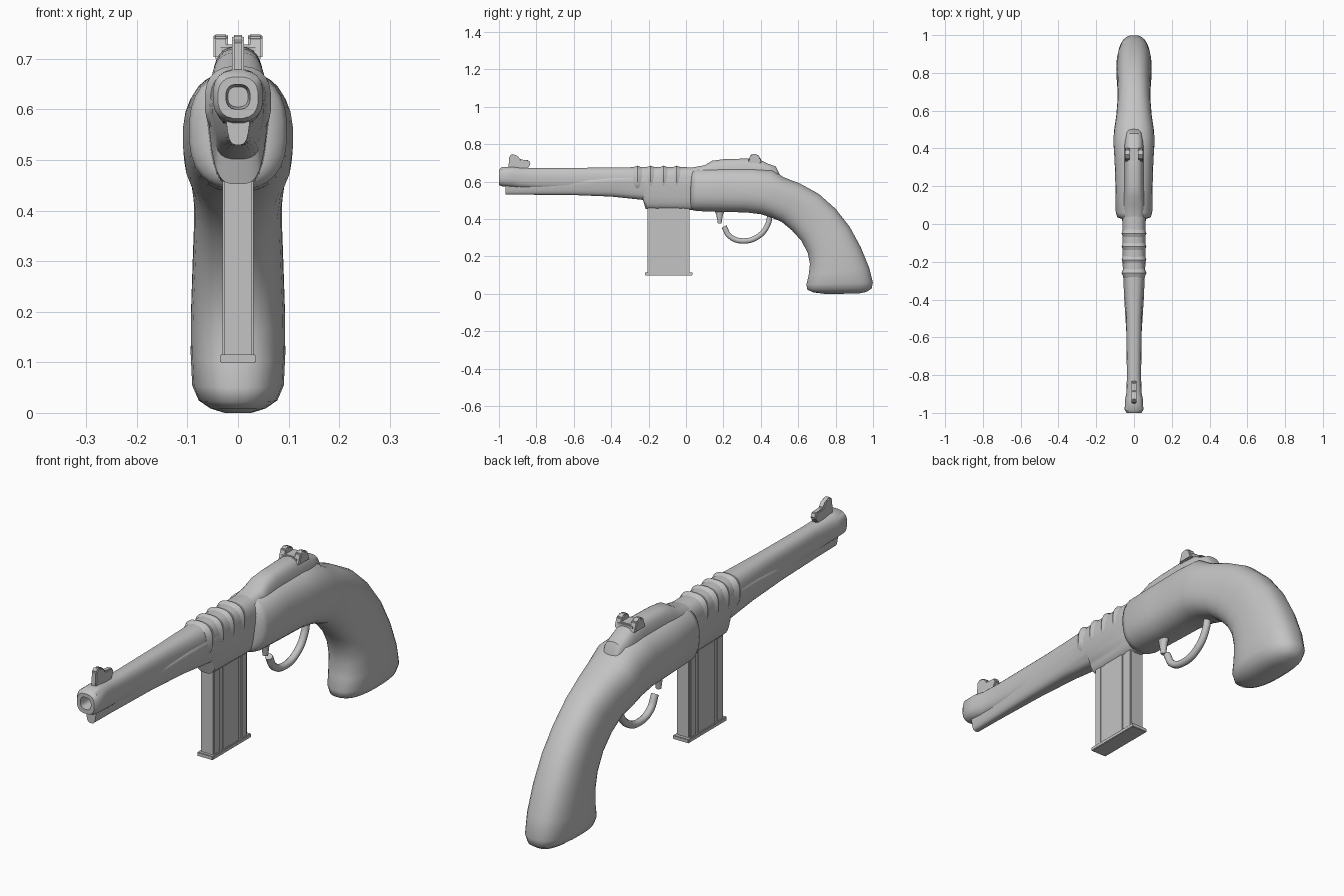
import bpy, bmesh, math
from mathutils import Vector

cube = bpy.data.objects.get("Cube")
if cube:
    bpy.data.objects.remove(cube, do_unlink=True)

grey = bpy.data.materials.new("plain_grey")
grey.use_nodes = True
colour = (0.55, 0.55, 0.55, 1)
grey.diffuse_color = colour
grey.node_tree.nodes["Principled BSDF"].inputs["Base Color"].default_value = colour


def finish(name, bm, angle=40):
    bmesh.ops.recalc_face_normals(bm, faces=bm.faces)
    mesh = bpy.data.meshes.new(name)
    bm.to_mesh(mesh)
    bm.free()
    obj = bpy.data.objects.new(name, mesh)
    bpy.context.collection.objects.link(obj)
    mesh.materials.append(grey)
    bpy.ops.object.select_all(action='DESELECT')
    obj.select_set(True)
    bpy.context.view_layer.objects.active = obj
    bpy.ops.object.shade_smooth_by_angle(angle=math.radians(angle))
    return obj


def loft(name, sections, power=2.5, taper=0.0, sides=24, angle=40):
    """Skin rounded sections, each (top y, top z, bottom y, bottom z, half width)."""
    bm = bmesh.new()
    rings = []
    for ty, tz, by, bz, hw in sections:
        top, bottom = Vector((0, ty, tz)), Vector((0, by, bz))
        mid, up = (top + bottom) / 2, (top - bottom) / 2
        ring = []
        for i in range(sides):
            a = math.tau * (i + 0.5) / sides
            c, s = (math.copysign(abs(f) ** (2 / power), f) for f in (math.cos(a), math.sin(a)))
            ring.append(bm.verts.new(mid + up * s + Vector((hw * c * (1 + taper * s), 0, 0))))
        rings.append(ring)
    for a, b in zip(rings, rings[1:]):
        for i in range(sides):
            j = (i + 1) % sides
            bm.faces.new((a[i], a[j], b[j], b[i]))
    bm.faces.new(rings[0])
    bm.faces.new(rings[-1])
    return finish(name, bm, angle)


def upright(rows):
    """Sections square to the barrel, given as (y, top, bottom, half width)."""
    return [(y, t, y, b, w) for y, t, b, w in rows]


def plate(name, outline, half, x=0.0, bevel=0.004):
    """Side profile extruded across x."""
    bm = bmesh.new()
    face = bm.faces.new([bm.verts.new((x - half, y, z)) for y, z in outline])
    new = bmesh.ops.extrude_face_region(bm, geom=[face])["geom"]
    bmesh.ops.translate(bm, vec=(2 * half, 0, 0),
                        verts=[v for v in new if isinstance(v, bmesh.types.BMVert)])
    if bevel:
        bmesh.ops.bevel(bm, geom=bm.edges[:], offset=bevel, segments=2, affect='EDGES')
    return finish(name, bm)


def block(name, y0, y1, z0, z1, half, bevel=0.002):
    return plate(name, [(y0, z0), (y1, z0), (y1, z1), (y0, z1)], half, 0, bevel)


def tube(name, points, radius):
    curve = bpy.data.curves.new(name, 'CURVE')
    curve.dimensions = '3D'
    curve.bevel_depth = radius
    curve.bevel_resolution = 3
    curve.use_fill_caps = True
    spline = curve.splines.new('BEZIER')
    spline.bezier_points.add(len(points) - 1)
    for p, (y, z) in zip(spline.bezier_points, points):
        p.co = (0, y, z)
        p.handle_left_type = p.handle_right_type = 'AUTO'
    curve.materials.append(grey)
    obj = bpy.data.objects.new(name, curve)
    bpy.context.collection.objects.link(obj)


# Barrel with a flared muzzle and a sunken bore
loft("barrel", upright([
    (-0.94, 0.645, 0.605, 0.02), (-1, 0.65, 0.60, 0.024), (-1, 0.665, 0.582, 0.04),
    (-0.985, 0.678, 0.575, 0.05), (-0.93, 0.68, 0.57, 0.048), (-0.89, 0.675, 0.565, 0.04),
    (-0.8, 0.673, 0.56, 0.038), (-0.5, 0.675, 0.55, 0.042), (-0.32, 0.677, 0.54, 0.052),
    (-0.2, 0.68, 0.53, 0.06), (0.06, 0.677, 0.53, 0.062)]), power=2.6, sides=20)

# Soft ridges round the rear of the barrel
for k in range(4):
    y = -0.26 + k * 0.07
    loft(f"barrel_ridge_{k + 1}", upright([
        (y - 0.025, 0.676, 0.55, 0.055), (y, 0.686, 0.545, 0.066),
        (y + 0.025, 0.676, 0.55, 0.057)]), power=2.6)

# Stock under the barrel, deepening to the magazine well
loft("fore_stock", upright([
    (-0.965, 0.60, 0.53, 0.022), (-0.85, 0.60, 0.53, 0.025), (-0.6, 0.61, 0.528, 0.036),
    (-0.4, 0.63, 0.52, 0.048), (-0.23, 0.64, 0.502, 0.055), (-0.215, 0.65, 0.452, 0.056),
    (0.05, 0.65, 0.448, 0.058)]), power=3.5, taper=0.22)

# Receiver flowing back into the curved grip
grip = loft("receiver_and_grip", [
    (0.025, 0.65, 0.025, 0.46, 0.06), (0.035, 0.665, 0.035, 0.447, 0.088),
    (0.06, 0.672, 0.06, 0.442, 0.097), (0.2, 0.675, 0.2, 0.437, 0.099),
    (0.35, 0.675, 0.32, 0.435, 0.103), (0.46, 0.665, 0.4, 0.425, 0.109),
    (0.52, 0.625, 0.45, 0.41, 0.107), (0.61, 0.59, 0.51, 0.385, 0.095),
    (0.71, 0.535, 0.565, 0.34, 0.088), (0.8, 0.455, 0.615, 0.285, 0.087),
    (0.875, 0.36, 0.65, 0.22, 0.09), (0.935, 0.25, 0.662, 0.16, 0.093),
    (0.98, 0.14, 0.655, 0.1, 0.094), (1.0, 0.06, 0.643, 0.05, 0.091),
    (0.993, 0.028, 0.648, 0.022, 0.078), (0.965, 0.01, 0.68, 0.008, 0.055),
    (0.92, 0.001, 0.74, 0.0, 0.028)], power=2.5, sides=28, angle=60)

# Raised top cover and its rear hump
loft("top_cover", upright([
    (0.03, 0.675, 0.62, 0.05), (0.1, 0.688, 0.62, 0.055), (0.14, 0.712, 0.62, 0.052),
    (0.2, 0.72, 0.62, 0.05), (0.33, 0.724, 0.62, 0.05), (0.4, 0.715, 0.62, 0.05),
    (0.44, 0.695, 0.62, 0.048), (0.48, 0.682, 0.61, 0.04), (0.505, 0.63, 0.6, 0.03)]),
    power=3, taper=-0.2)

# Notched rear sight: a bar with two ears
block("rear_sight_bar", 0.335, 0.40, 0.70, 0.728, 0.04, 0.005)
for side, x in (("left", 0.034), ("right", -0.034)):
    plate(f"rear_sight_ear_{side}",
          [(0.33, 0.70), (0.345, 0.743), (0.365, 0.75), (0.39, 0.74), (0.405, 0.70)], 0.014, x)

# Front sight blade
plate("front_sight", [(-0.95, 0.665), (-0.945, 0.735), (-0.93, 0.748), (-0.90, 0.738),
                      (-0.885, 0.718), (-0.84, 0.715), (-0.83, 0.695), (-0.85, 0.665)], 0.012)

# Magazine with raised side panels and a foot plate
block("magazine", -0.205, 0.02, 0.108, 0.47, 0.028)
block("magazine_front_panel", -0.2, -0.165, 0.112, 0.46, 0.031)
block("magazine_side_panel", -0.145, -0.035, 0.112, 0.46, 0.031)
block("magazine_rear_panel", -0.02, 0.015, 0.112, 0.46, 0.031)
block("magazine_foot", -0.218, 0.035, 0.099, 0.115, 0.036)

# Trigger and its open guard
tube("trigger_guard", [(0.45, 0.43), (0.437, 0.37), (0.39, 0.31), (0.31, 0.283),
                       (0.235, 0.307), (0.203, 0.36)], 0.015)
loft("trigger", [(0.15, 0.45, 0.21, 0.45, 0.018), (0.162, 0.42, 0.197, 0.42, 0.016),
                 (0.17, 0.375, 0.19, 0.375, 0.011)], power=2, sides=12)
